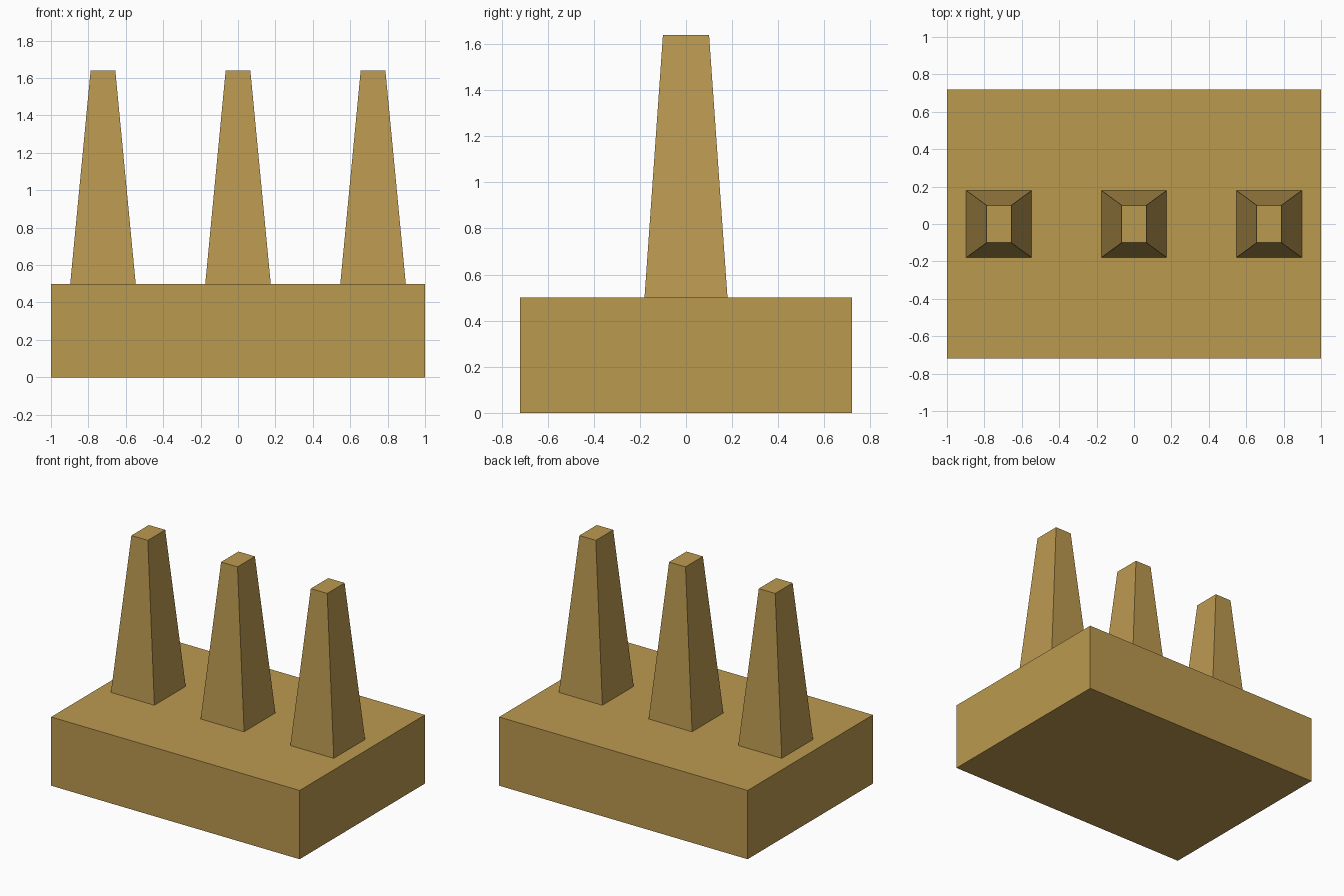
import bpy
import bmesh

if "Cube" in bpy.data.objects:
    bpy.data.objects.remove(bpy.data.objects["Cube"])

brass = bpy.data.materials.new("brass")
brass.diffuse_color = (0.50, 0.32, 0.08, 1.0)
brass.use_nodes = True
brass.node_tree.nodes["Principled BSDF"].inputs["Base Color"].default_value = brass.diffuse_color


def tapered_block(name, x, z0, z1, bottom, top):
    """Four-sided block; bottom and top are (half width, half depth)."""
    bm = bmesh.new()
    bmesh.ops.create_cube(bm, size=2)
    for v in bm.verts:
        hx, hy = top if v.co.z > 0 else bottom
        v.co = (v.co.x * hx, v.co.y * hy, z1 if v.co.z > 0 else z0)
    mesh = bpy.data.meshes.new(name)
    bm.to_mesh(mesh)
    bm.free()
    mesh.materials.append(brass)
    obj = bpy.data.objects.new(name, mesh)
    obj.location.x = x
    bpy.context.collection.objects.link(obj)
    return obj


# Rectangular base
tapered_block("base", 0, 0, 0.5, (1, 0.72), (1, 0.72))

# Row of three tapered prongs
for side, x in (("left", -0.722), ("middle", 0), ("right", 0.722)):
    tapered_block(side + "_prong", x, 0.5, 1.64, (0.175, 0.18), (0.066, 0.10))
